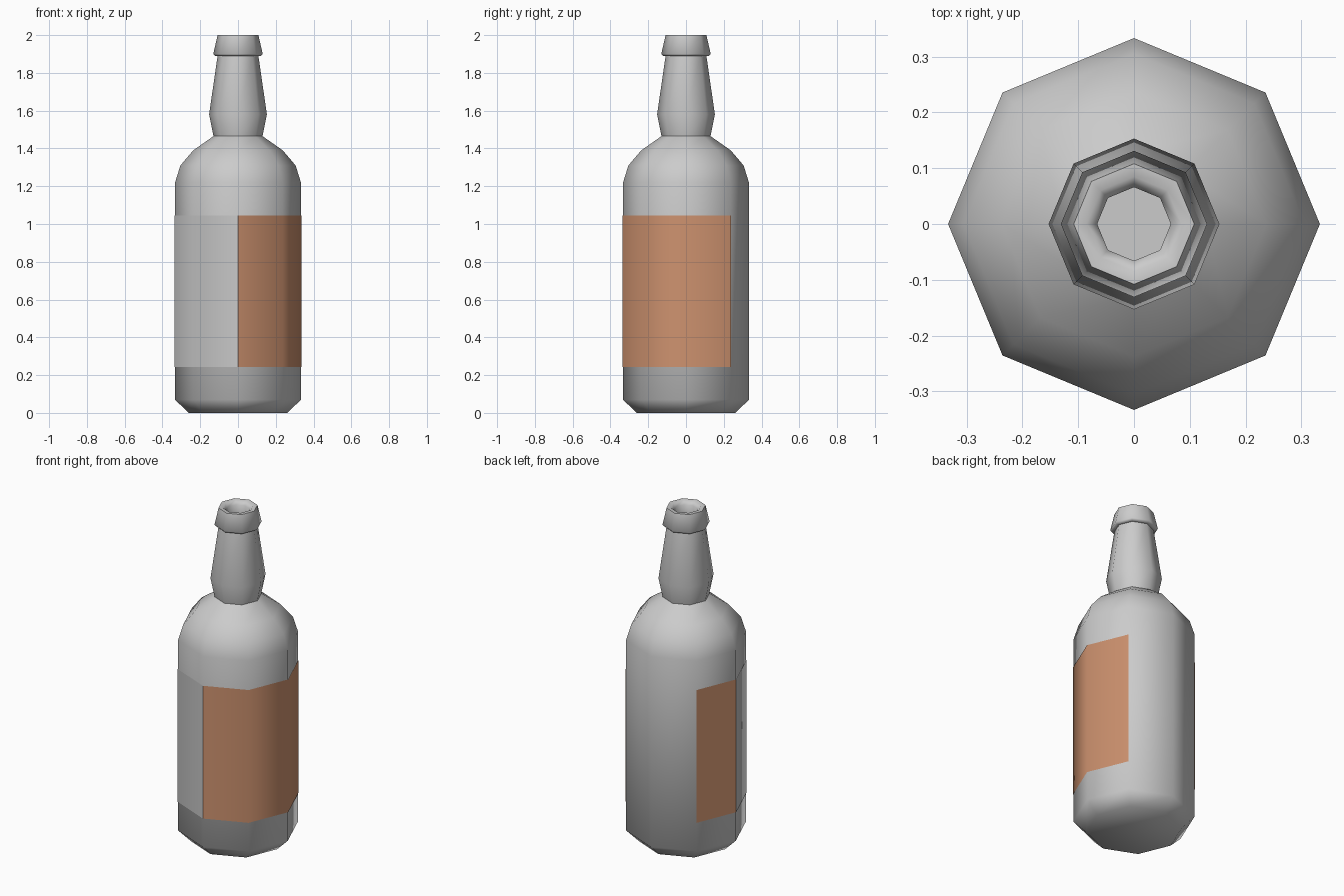
import bpy
from math import cos, sin, radians

if "Cube" in bpy.data.objects:
    bpy.data.objects.remove(bpy.data.objects["Cube"])


def point(r, deg, z):
    return (r * cos(radians(deg)), r * sin(radians(deg)), z)


def make_object(name, verts, faces, mats=()):
    mesh = bpy.data.meshes.new(name)
    mesh.from_pydata(verts, [], faces)
    for m in mats:
        mesh.materials.append(m)
    mesh.shade_smooth()
    mesh.set_sharp_from_angle(angle=radians(62))
    obj = bpy.data.objects.new(name, mesh)
    bpy.context.collection.objects.link(obj)
    return obj


# Bottle: eight-sided lathe of (radius, z), closed at base and inside the mouth
SIDES = 8
profile = [(0.262, 0), (0.333, 0.07), (0.333, 1.22), (0.305, 1.31),
           (0.237, 1.39), (0.13, 1.465), (0.153, 1.58), (0.108, 1.89),
           (0.122, 1.89), (0.131, 1.9), (0.108, 2.0), (0.085, 2.0),
           (0.066, 1.98), (0.066, 1.92)]
verts = [point(r, 360 / SIDES * i, z) for r, z in profile for i in range(SIDES)]
faces = []
for k in range(len(profile) - 1):
    for i in range(SIDES):
        a, b = k * SIDES + i, k * SIDES + (i + 1) % SIDES
        faces.append((a, b, b + SIDES, a + SIDES))
faces.append(tuple(reversed(range(SIDES))))
faces.append(tuple(range(len(verts) - SIDES, len(verts))))
make_object("bottle", verts, faces)

# Paper label: strip wrapped around six of the eight sides
orange = bpy.data.materials.new("label_orange")
orange.diffuse_color = (0.62, 0.29, 0.16, 1)
orange.use_nodes = True
orange.node_tree.nodes["Principled BSDF"].inputs["Base Color"].default_value = orange.diffuse_color


def label(name, start, panels, mats=()):
    vs = [point(0.3355, start + 45 * i, z) for i in range(panels + 1) for z in (0.243, 1.045)]
    fs = [(2 * i, 2 * i + 2, 2 * i + 3, 2 * i + 1) for i in range(panels)]
    return make_object(name, vs, fs, mats)


label("label_side", -90, 3, [orange])
label("label_end", 135, 1, [orange])
label("label_plain", 180, 2)
